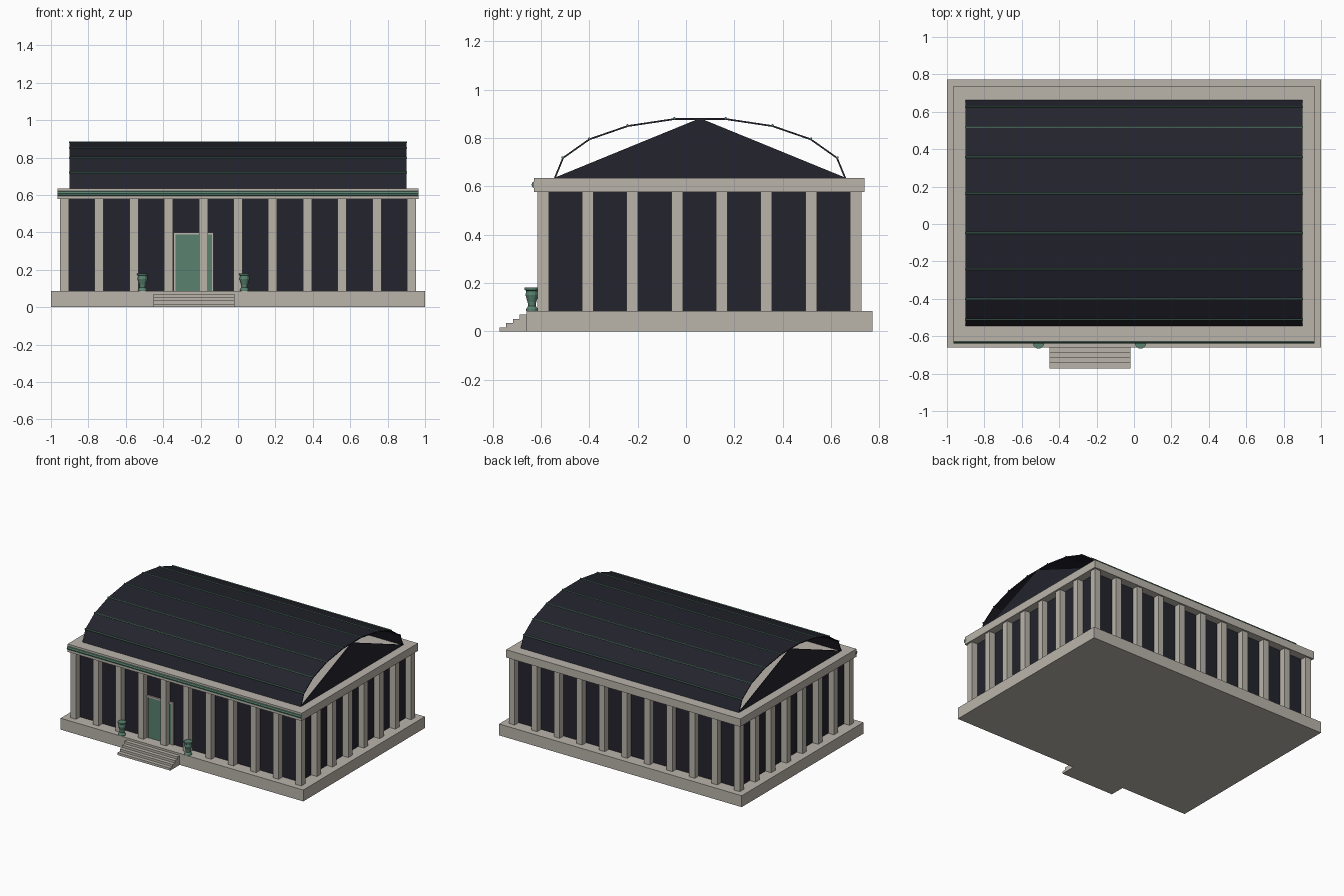
import bpy
import math

cube = bpy.data.objects.get("Cube")
if cube:
    bpy.data.objects.remove(cube, do_unlink=True)


def material(name, rgb):
    mat = bpy.data.materials.new(name)
    mat.use_nodes = True
    colour = (*rgb, 1)
    mat.diffuse_color = colour
    mat.node_tree.nodes["Principled BSDF"].inputs["Base Color"].default_value = colour
    return mat


STONE = material("pale stone", (0.49, 0.46, 0.41))
DARK = material("dark slate", (0.017, 0.017, 0.027))
GREEN = material("bronze green", (0.10, 0.22, 0.16))


def mesh_object(name, verts, faces, mat):
    mesh = bpy.data.meshes.new(name)
    mesh.from_pydata(verts, [], faces)
    mesh.materials.append(mat)
    obj = bpy.data.objects.new(name, mesh)
    bpy.context.collection.objects.link(obj)
    return obj


def box(name, x, y, z, mat):
    bpy.ops.mesh.primitive_cube_add(size=1)
    obj = bpy.context.object
    obj.name = name
    for axis, (low, high) in enumerate((x, y, z)):
        obj.location[axis] = (low + high) / 2
        obj.scale[axis] = high - low
    obj.data.materials.append(mat)
    return obj


def rod(name, radius, half_length, y, z, sides, mat):
    bpy.ops.mesh.primitive_cylinder_add(
        vertices=sides, radius=radius, depth=half_length * 2,
        location=(0, y, z), rotation=(0, math.pi / 2, 0))
    obj = bpy.context.object
    obj.name = name
    obj.data.materials.append(mat)
    return obj


def lathe(name, profile, x, y, sides, mat):
    verts = [(x + r * math.cos(a), y + r * math.sin(a), z)
             for r, z in profile
             for a in (math.tau * i / sides for i in range(sides))]
    faces = [(k * sides + i, k * sides + (i + 1) % sides,
              (k + 1) * sides + (i + 1) % sides, (k + 1) * sides + i)
             for k in range(len(profile) - 1) for i in range(sides)]
    faces.append(tuple(reversed(range(sides))))
    faces.append(tuple(range(len(verts) - sides, len(verts))))
    return mesh_object(name, verts, faces, mat)


# Plinth, inner hall and entablature
FLOOR, EAVES, TOP = 0.085, 0.577, 0.635
box("plinth", (-1, 1), (-0.66, 0.772), (0, FLOOR), STONE)
box("hall_walls", (-0.905, 0.905), (-0.568, 0.68), (FLOOR, EAVES), DARK)
box("entablature", (-0.965, 0.965), (-0.628, 0.739), (EAVES, TOP), STONE)
rod("front_moulding", 0.015, 0.965, -0.624, 0.607, 8, GREEN)

# Front steps, each one shorter than the step below
for i in range(4):
    box(f"step_{i + 1}", (-0.453, -0.018), (-0.772 + 0.028 * i, -0.66),
        (0.0175 * i, 0.0175 * (i + 1)), STONE)

# Square columns around all four sides
HALF, COLS, ROWS = 0.024, 11, 8
X_END, Y_FRONT, Y_BACK = 0.928, -0.591, 0.702
for i in range(COLS):
    for j in range(ROWS):
        if i in (0, COLS - 1) or j in (0, ROWS - 1):
            cx = -X_END + 2 * X_END * i / (COLS - 1)
            cy = Y_FRONT + (Y_BACK - Y_FRONT) * j / (ROWS - 1)
            box(f"column_{i + 1}_{j + 1}", (cx - HALF, cx + HALF),
                (cy - HALF, cy + HALF), (FLOOR, EAVES), STONE)

# Door with a slim stone frame
box("door_panel", (-0.334, -0.14), (-0.575, -0.567), (FLOOR, 0.388), GREEN)
for name, x in (("left", (-0.14, -0.13)), ("right", (-0.344, -0.334))):
    box(f"door_frame_{name}", x, (-0.58, -0.567), (FLOOR, 0.4), STONE)
box("door_frame_head", (-0.344, -0.13), (-0.58, -0.567), (0.388, 0.4), STONE)

# Urns either side of the steps
urn_profile = [(0.025, 0.085), (0.025, 0.092), (0.016, 0.105), (0.018, 0.122),
               (0.027, 0.15), (0.024, 0.168), (0.03, 0.172), (0.03, 0.181)]
for name, x in (("right", -0.51), ("left", 0.035)):
    lathe(f"urn_{name}", urn_profile, x, -0.637, 12, GREEN)

# Faceted barrel roof: a thin open shell, mirrored about its ridge line
ROOF, MID = 0.9, 0.058
half_arc = [(0.604, TOP), (0.569, 0.72), (0.459, 0.798), (0.3, 0.853), (0.106, 0.882)]
arc = [(MID - d, z) for d, z in half_arc] + [(MID + d, z) for d, z in reversed(half_arc)]
verts = [(side * ROOF, y, z) for y, z in arc for side in (-1, 1)]
faces = [(2 * k, 2 * k + 1, 2 * k + 3, 2 * k + 2) for k in range(len(arc) - 1)]
shell = mesh_object("roof_shell", verts, faces, DARK)
solid = shell.modifiers.new("thickness", 'SOLIDIFY')
solid.thickness = 0.007
solid.offset = -1

# Ribs along the roof folds
for k, (y, z) in enumerate(arc[1:-1]):
    rod(f"roof_rib_{k + 1}", 0.005, ROOF + 0.003, y, z, 6, GREEN)

# Thin gable triangles closing part of each roof end
for name, side in (("left", 1), ("right", -1)):
    verts = [(side * (ROOF - inset), y, z) for inset in (0, 0.006)
             for y, z in ((MID - 0.604, TOP), (MID + 0.604, TOP), (MID, 0.882))]
    faces = [(0, 1, 2), (5, 4, 3), (0, 3, 4, 1), (1, 4, 5, 2), (2, 5, 3, 0)]
    if side < 0:
        faces = [tuple(reversed(f)) for f in faces]
    mesh_object(f"gable_{name}", verts, faces, DARK)
